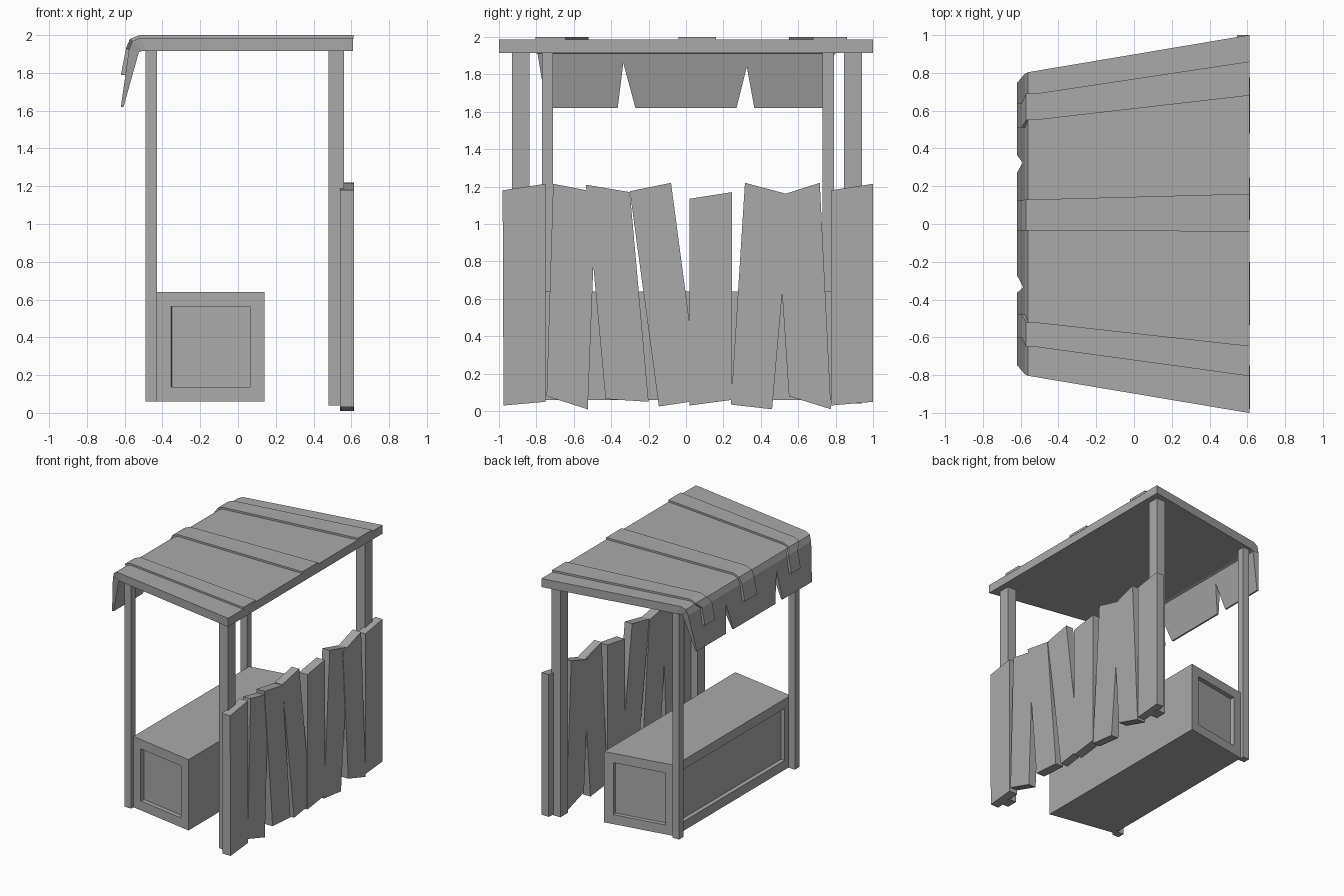
import bpy
import bmesh

cube = bpy.data.objects.get("Cube")
if cube:
    bpy.data.objects.remove(cube, do_unlink=True)

GREY = (0.4, 0.4, 0.4, 1)
mat = bpy.data.materials.new("plain_grey")
mat.use_nodes = True
mat.diffuse_color = GREY
mat.node_tree.nodes["Principled BSDF"].inputs["Base Color"].default_value = GREY


def finish(name, bm):
    bmesh.ops.recalc_face_normals(bm, faces=bm.faces)
    mesh = bpy.data.meshes.new(name)
    bm.to_mesh(mesh)
    bm.free()
    mesh.materials.append(mat)
    obj = bpy.data.objects.new(name, mesh)
    bpy.context.collection.objects.link(obj)
    return obj


def bridge(bm, a, b):
    """Close two matching vertex loops into a solid."""
    bm.faces.new(a)
    bm.faces.new(b[::-1])
    for i in range(len(a)):
        j = (i + 1) % len(a)
        bm.faces.new((a[i], b[i], b[j], a[j]))


def sheet(name, outer, inner, spans):
    """Bent strip: outer and inner (x, z) profiles with a (y0, y1) span per point."""
    bm = bmesh.new()
    rings = []
    for (xo, zo), (xi, zi), (y0, y1) in zip(outer, inner, spans):
        rings.append([bm.verts.new(p) for p in
                      ((xo, y0, zo), (xo, y1, zo), (xi, y1, zi), (xi, y0, zi))])
    bm.faces.new(rings[0])
    bm.faces.new(rings[-1][::-1])
    for a, b in zip(rings, rings[1:]):
        for i in range(4):
            j = (i + 1) % 4
            bm.faces.new((a[i], b[i], b[j], a[j]))
    return finish(name, bm)


def panel(name, outline, x_in, x_out):
    """Plate from a (y, z) outline; x_in and x_out give x at a height."""
    bm = bmesh.new()
    a = [bm.verts.new((x_in(z), y, z)) for y, z in outline]
    b = [bm.verts.new((x_out(z), y, z)) for y, z in outline]
    bridge(bm, a, b)
    return finish(name, bm)


def block(name, x0, x1, y0, y1, z0, z1):
    return panel(name, [(y0, z0), (y1, z0), (y1, z1), (y0, z1)],
                 lambda z: x0, lambda z: x1)


# Corner posts
block("slim_post_right", -0.49, -0.43, -0.77, -0.71, 0.06, 1.92)
block("slim_post_left", -0.49, -0.43, 0.73, 0.79, 0.06, 1.92)
block("thick_post_right", 0.48, 0.56, -0.93, -0.835, 0.04, 1.92)
block("thick_post_left", 0.48, 0.56, 0.845, 0.94, 0.04, 1.92)

# Tapered counter with recessed panels on three sides
bm = bmesh.new()
plan = [(-0.43, -0.74), (0.14, -0.84), (0.14, 0.86), (-0.43, 0.76)]
bridge(bm, [bm.verts.new((x, y, 0.06)) for x, y in plan],
       [bm.verts.new((x, y, 0.64)) for x, y in plan])
bmesh.ops.recalc_face_normals(bm, faces=bm.faces)
sides = [f for f in bm.faces if abs(f.normal.z) < 0.5 and f.normal.x < 0.5]
bmesh.ops.inset_individual(bm, faces=sides, thickness=0.077, use_even_offset=True)
bmesh.ops.inset_individual(bm, faces=sides, thickness=0, depth=-0.035)
finish("counter", bm)

# Roof slab with rounded shoulder
outer = [(0.61, 1.985), (-0.52, 1.985), (-0.56, 1.968), (-0.578, 1.92)]
inner = [(0.61, 1.915), (-0.48, 1.915), (-0.51, 1.915), (-0.522, 1.91)]
widths = [1.0, 0.81, 0.803, 0.795]
sheet("roof", outer, inner, [(-w, w) for w in widths])

# Hanging flap with two torn notches
flap = [(-0.795, 1.92), (-0.745, 1.62), (-0.365, 1.62), (-0.335, 1.86),
        (-0.27, 1.62), (0.27, 1.62), (0.325, 1.84), (0.365, 1.62),
        (0.745, 1.62), (0.795, 1.92)]
panel("roof_flap", flap,
      lambda z: -0.606 + (z - 1.62) * 0.28,
      lambda z: -0.62 + (z - 1.62) * 0.14)

# Strips laid over the roof and down the flap
strip_outer = [(0.612, 2.0), (-0.52, 2.0), (-0.572, 1.98), (-0.593, 1.93), (-0.62, 1.79)]
strip_inner = [(0.612, 1.98), (-0.52, 1.98), (-0.555, 1.963), (-0.573, 1.92), (-0.592, 1.79)]
strips = {"left": ((0.68, 0.86), (0.55, 0.69), (0.51, 0.64)),
          "middle": ((-0.04, 0.16), (-0.035, 0.13), (-0.035, 0.125)),
          "right": ((-0.805, -0.645), (-0.65, -0.52), (-0.6, -0.48))}
for side, (start, bend, end) in strips.items():
    sheet("roof_strip_" + side, strip_outer, strip_inner,
          [start, bend, bend, end, end])

# Crooked fence boards: top edge left to right, then bottom edge right to left
boards = [
    [(-0.98, 1.18), (-0.75, 1.215), (-0.75, 0.05), (-0.975, 0.03)],
    [(-0.71, 1.215), (-0.48, 1.17), (-0.525, 0.01), (-0.745, 0.08)],
    [(-0.535, 1.21), (-0.3, 1.17), (-0.2, 0.05), (-0.43, 0.065)],
    [(-0.3, 1.175), (-0.08, 1.22), (0.06, 0.04), (-0.145, 0.025)],
    [(0.02, 1.135), (0.245, 1.17), (0.245, 0.06), (0.02, 0.03)],
    [(0.315, 1.22), (0.56, 1.155), (0.46, 0.01), (0.24, 0.035)],
    [(0.48, 1.145), (0.715, 1.22), (0.775, 0.01), (0.55, 0.08)],
    [(0.775, 1.18), (1.0, 1.215), (1.0, 0.05), (0.775, 0.03)],
]
# board four slips behind its neighbour so its lower corner stays hidden
boards[3][2] = (0.022, 0.05)
boards[3].insert(2, (0.022, 0.45))
for i, outline in enumerate(boards):
    shift = 0.004 * (i % 2)
    panel(f"fence_board_{i + 1}", outline,
          lambda z: 0.54 + shift, lambda z: 0.615 - shift)
